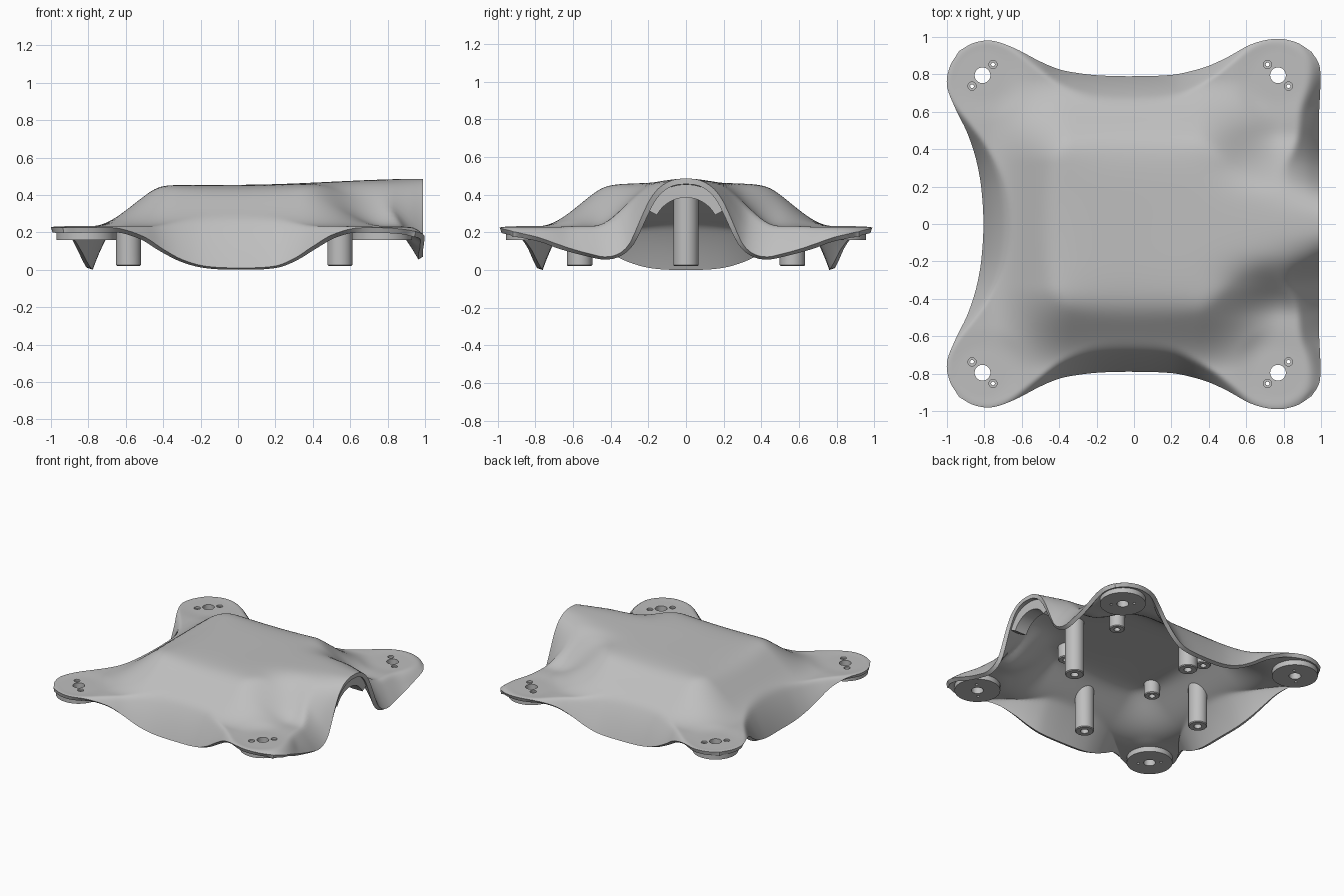
import bpy, bmesh, math
from mathutils import Vector

if "Cube" in bpy.data.objects:
    bpy.data.objects.remove(bpy.data.objects["Cube"])

grey = bpy.data.materials.new("plain_grey")
grey.use_nodes = True
grey.diffuse_color = (0.52, 0.52, 0.52, 1)
grey.node_tree.nodes["Principled BSDF"].inputs["Base Color"].default_value = (0.52, 0.52, 0.52, 1)


def add_object(name, bm):
    bmesh.ops.recalc_face_normals(bm, faces=bm.faces)
    mesh = bpy.data.meshes.new(name)
    bm.to_mesh(mesh)
    bm.free()
    mesh.materials.append(grey)
    ob = bpy.data.objects.new(name, mesh)
    bpy.context.collection.objects.link(ob)
    return ob


def finish(ob):
    """Apply the modifiers and smooth the shading."""
    bpy.ops.object.select_all(action='DESELECT')
    ob.select_set(True)
    bpy.context.view_layer.objects.active = ob
    if ob.modifiers:
        bpy.ops.object.convert(target='MESH')
    bpy.ops.object.shade_smooth_by_angle(angle=math.radians(40))


def lathe(bm, profile, x, y, steps=32):
    """Add a turned solid standing at (x, y)."""
    verts = [bm.verts.new((x + r, y, z)) for r, z in profile]
    edges = [bm.edges.new(pair) for pair in zip(verts, verts[1:])]
    bmesh.ops.spin(bm, geom=verts + edges, cent=(x, y, 0), axis=(0, 0, 1),
                   angle=math.tau, steps=steps, use_duplicate=False)
    bmesh.ops.remove_doubles(bm, verts=bm.verts, dist=1e-5)


def curve(keys, t):
    """Smooth curve through keys, whose first entry is the parameter."""
    t = max(keys[0][0], min(keys[-1][0], t))
    i = max(k for k in range(len(keys) - 1) if keys[k][0] <= t + 1e-9)

    def slope(k, c):
        a, b = keys[max(k - 1, 0)], keys[min(k + 1, len(keys) - 1)]
        return (b[c] - a[c]) / (b[0] - a[0])
    a, b = keys[i], keys[i + 1]
    h = b[0] - a[0]
    s = (t - a[0]) / h
    return [(2*s**3 - 3*s*s + 1) * a[c] + (s**3 - 2*s*s + s) * h * slope(i, c)
            + (3*s*s - 2*s**3) * b[c] + (s**3 - s*s) * h * slope(i + 1, c)
            for c in range(1, len(a))]


def mirrored(keys):
    return [(-k[0], *k[1:]) for k in reversed(keys) if k[0] > 0] + keys


def fade(a, b, t):
    """One below a, zero above b, smooth between."""
    s = max(0, min(1, (b - t) / (b - a)))
    return s * s * (3 - 2 * s)


# Rim curves: back (x, y, z), left and right halves (y, x, z)
BACK = [(-.935, .925, .225), (-.86, .967, .228), (-.76, .98, .23), (-.64, .94, .222), (-.5, .868, .175),
        (-.4, .827, .11), (-.3, .807, .055), (-.18, .794, .02), (0, .79, .01), (.2, .797, .02),
        (.3, .816, .06), (.4, .846, .125), (.5, .892, .185), (.63, .962, .223), (.76, .99, .225),
        (.87, .97, .213), (.95, .92, .2)]
LEFT = mirrored([(0, -.805, .01), (.18, -.815, .02), (.3, -.834, .055), (.4, -.86, .11), (.5, -.897, .175),
                 (.62, -.956, .222), (.74, -1, .23), (.84, -.985, .228), (.925, -.935, .225)])
RIGHT = mirrored([(0, .99, .487), (.08, .99, .475), (.15, .99, .43), (.2, .99, .36), (.25, .99, .25),
                  (.3, .99, .14), (.36, .99, .085), (.43, .99, .07), (.5, .99, .083), (.6, .99, .11),
                  (.7, .995, .143), (.8, .997, .173), (.86, .987, .188), (.92, .95, .2)])
PADS = [(x, y) for x in (-.81, .77) for y in (-.795, .795)]


def rim_x(u, side):
    x = BACK[0][0] + (u + 1) / 2 * (BACK[-1][0] - BACK[0][0])
    y, z = curve(BACK, x)
    return Vector((x, side * y, z))


def rim_y(v, keys):
    y = v * keys[-1][0]
    x, z = curve(keys, y)
    return Vector((x, y, z))


def dome(t):
    return 1 - abs(t) ** 5


def spine(u):
    x = -.805 + .8975 * (u + 1)
    if x < 0:
        return .01 + .445 * dome(x / .805)
    return .455 + .032 * (x / .99) ** 2 * (3 - 2 * x / .99)


def blends(t):
    q = t ** 4
    return (q if t < 0 else 0, 1 - q, q if t > 0 else 0)


def ceiling(x, y):
    """Shoulder height: falls off toward the corners, open at the arch."""
    gx = fade(.33, .78, abs(x))
    top = .47
    if x > 0:
        gx += (1 - gx) * fade(.1, .5, abs(y))
        top += .032 * x * x * (3 - 2 * x)
    return .234 + (top - .234) * gx * fade(.33, .78, abs(y))


def shell_point(u, v, f, b, l, r):
    # plan position from the four rims
    s, t = (u + 1) / 2, (v + 1) / 2
    corner = [rims[k] for k in ("fl", "fr", "bl", "br")]
    p = (f * (1 - t) + b * t + l * (1 - s) + r * s
         - (corner[0] * (1 - s) + corner[1] * s) * (1 - t)
         - (corner[2] * (1 - s) + corner[3] * s) * t)
    # height from the rims and the two dome sections
    bu, bv = blends(u), blends(v)
    across = (l.z, .01 + .445 * dome(v), r.z)
    along = (f.z, spine(u), b.z)
    net = ((corner[0].z, .01, corner[1].z), (.01, .455, .487), (corner[2].z, .01, corner[3].z))
    z = sum(w * a for w, a in zip(bu, across)) + sum(w * a for w, a in zip(bv, along))
    z -= sum(bv[j] * bu[i] * net[j][i] for i in range(3) for j in range(3))
    # soft limit at the shoulders
    cap = ceiling(p.x, p.y)
    soft = max(0, .024 - abs(z - cap))
    z = min(z, cap) - soft * soft / .096
    # level ground at the mounting pads
    d = min(math.hypot(p.x - x, p.y - y) for x, y in PADS)
    return (p.x, p.y, z + (.228 - z) * fade(.12, .25, d))


# Canopy shell, with finer cells toward the rounded corners
N = 110
params = [1.5 * t - .5 * t ** 3 for t in (2 * i / N - 1 for i in range(N + 1))]
front = [rim_x(u, -1) for u in params]
back = [rim_x(u, 1) for u in params]
left = [rim_y(v, LEFT) for v in params]
right = [rim_y(v, RIGHT) for v in params]
rims = {"fl": front[0], "fr": front[-1], "bl": back[0], "br": back[-1]}
bm = bmesh.new()
grid = [[bm.verts.new(shell_point(u, v, front[i], back[i], left[j], right[j]))
         for i, u in enumerate(params)] for j, v in enumerate(params)]
for j in range(N):
    for i in range(N):
        bm.faces.new((grid[j][i], grid[j][i+1], grid[j+1][i+1], grid[j+1][i]))
shell = add_object("canopy_shell", bm)
if shell.data.polygons[N * N // 2].normal.z < 0:
    shell.data.flip_normals()
solid = shell.modifiers.new("thickness", 'SOLIDIFY')
solid.thickness = .03
solid.offset = -1

# Mounting pads
bm = bmesh.new()
for x, y in PADS:
    lathe(bm, [(0, .16), (.161, .16), (.161, .21), (0, .21)], x, y, 48)
pads = add_object("mounting_pads", bm)

# Bolt hole and two countersunk screw holes through every pad
bm = bmesh.new()
for x, y in PADS:
    lathe(bm, [(0, .1), (.042, .1), (.042, .35), (0, .35)], x, y)
    turn = -1 if x * y > 0 else 1
    for side in (-1, 1):
        lathe(bm, [(0, .1), (.01, .1), (.01, .215), (.022, .215), (.022, .35), (0, .35)],
              x + side * .056, y + side * turn * .058, 20)
cutter = add_object("hole_cutter", bm)
cutter.hide_render = True
for ob in (shell, pads):
    cut = ob.modifiers.new("holes", 'BOOLEAN')
    cut.operation = 'DIFFERENCE'
    cut.solver = 'EXACT'
    cut.object = cutter
    finish(ob)
bpy.data.objects.remove(cutter)


# Posts with a screw socket, trimmed to the underside of the shell
def post(name, x, y, foot, radius, socket):
    bm = bmesh.new()
    lathe(bm, [(0, foot + .05), (socket, foot + .05), (socket, foot),
               (radius - .006, foot), (radius, foot + .006), (radius, 1)], x, y)
    for v in bm.verts:
        if v.co.z > .9:
            hit, spot, _, _ = shell.ray_cast(Vector((v.co.x, v.co.y, foot)), Vector((0, 0, 1)))
            v.co.z = spot.z + .01 if hit else .3
    finish(add_object(name, bm))


for name, x, y in (("left_post", .545, 0), ("right_post", -.585, 0),
                   ("front_post", -.02, -.565), ("back_post", -.02, .565)):
    post(name, x, y, .02, .067, .028)
for x in (-.4, .39):
    for y in (-.28, .28):
        post("short_boss", x, y, .32, .055, .022)

# Curved rib under the arch
bm = bmesh.new()
rings = []
for i in range(25):
    a = math.radians(28 + 124 * i / 24)
    rings.append([bm.verts.new((x, r * math.cos(a), .21 + r * math.sin(a)))
                  for x, r in ((.86, .175), (.96, .175), (.96, .245), (.86, .245))])
for a, b in zip(rings, rings[1:]):
    for k in range(4):
        bm.faces.new((a[k], a[(k+1) % 4], b[(k+1) % 4], b[k]))
bm.faces.new(rings[0])
bm.faces.new(rings[-1])
finish(add_object("arch_rib", bm))
